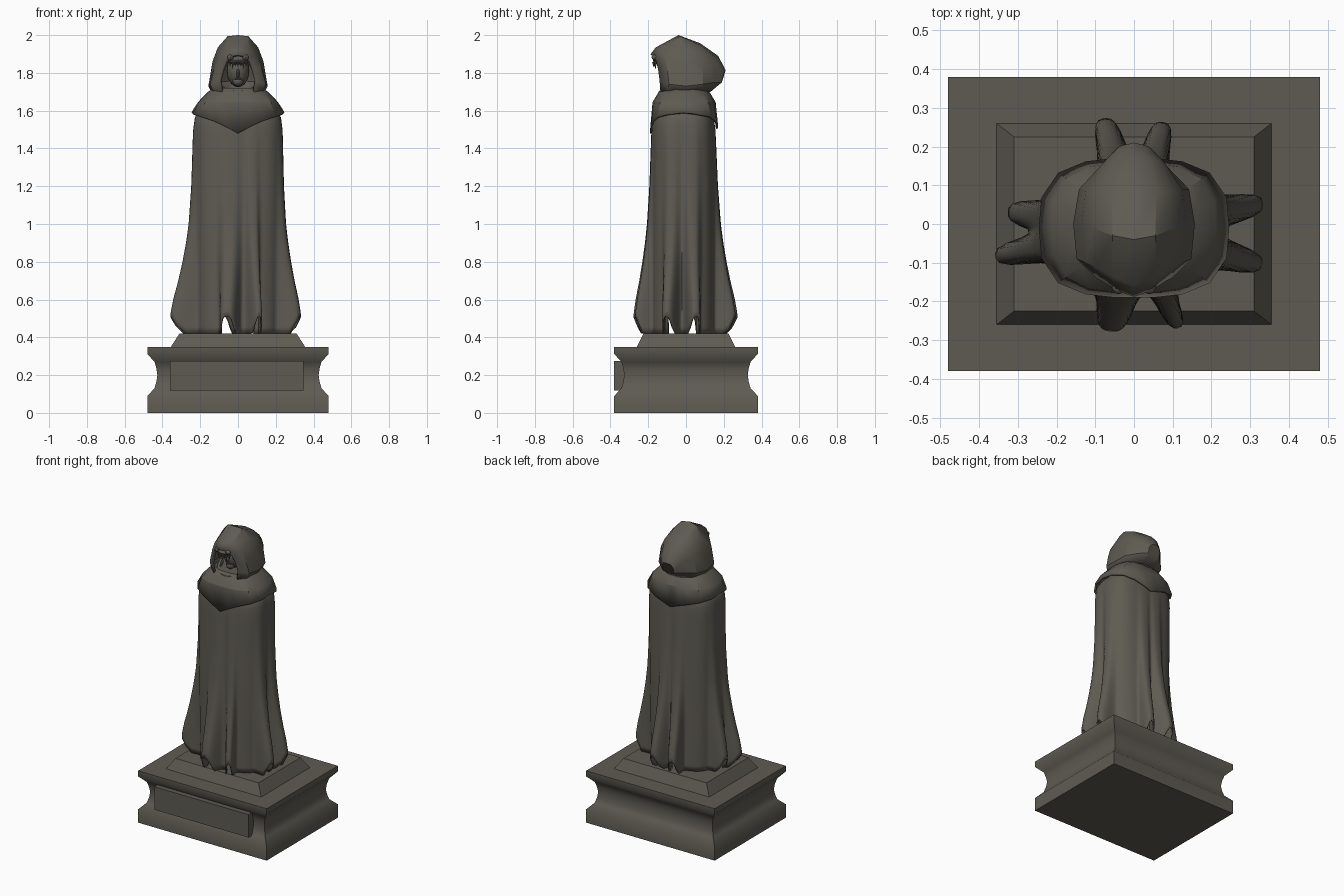
import bpy, bmesh, math
from mathutils import Vector

if "Cube" in bpy.data.objects:
    bpy.data.objects.remove(bpy.data.objects["Cube"])

stone = bpy.data.materials.new("dark_weathered_stone")
stone.diffuse_color = (0.112, 0.104, 0.084, 1)
stone.use_nodes = True
stone.node_tree.nodes["Principled BSDF"].inputs["Base Color"].default_value = stone.diffuse_color


def finish(bm, name, angle=35, thick=0):
    bmesh.ops.recalc_face_normals(bm, faces=bm.faces)
    me = bpy.data.meshes.new(name)
    bm.to_mesh(me)
    bm.free()
    ob = bpy.data.objects.new(name, me)
    bpy.context.collection.objects.link(ob)
    me.materials.append(stone)
    if thick:
        m = ob.modifiers.new("thickness", 'SOLIDIFY')
        m.thickness, m.offset = thick, -1
    bpy.ops.object.select_all(action='DESELECT')
    ob.select_set(True)
    bpy.context.view_layer.objects.active = ob
    bpy.ops.object.shade_smooth_by_angle(angle=math.radians(angle))
    return ob


def loft(rings, name, closed=True, cap0=False, cap1=False, **kw):
    """Skin a list of equal-length point rings."""
    bm = bmesh.new()
    vs = [[bm.verts.new(p) for p in r] for r in rings]
    n = len(vs[0])
    for a, b in zip(vs, vs[1:]):
        for i in range(n if closed else n - 1):
            j = (i + 1) % n
            bm.faces.new((a[i], a[j], b[j], b[i]))
    if cap0:
        bm.faces.new(vs[0])
    if cap1:
        bm.faces.new(vs[-1])
    return finish(bm, name, **kw)


def rect(hx, hy, z):
    return [(-hx, -hy, z), (hx, -hy, z), (hx, hy, z), (-hx, hy, z)]


def lerp(table, z):
    """Piecewise linear lookup in a list of (key, value)."""
    if z <= table[0][0]:
        return table[0][1]
    for (a, u), (b, v) in zip(table, table[1:]):
        if z <= b:
            return u + (v - u) * (z - a) / (b - a)
    return table[-1][1]


def oval(deg, hx, hy, p):
    """Radius of a superellipse in the given direction."""
    a = math.radians(deg)
    return (abs(math.cos(a) / hx) ** p + abs(math.sin(a) / hy) ** p) ** (-1 / p)


def ball(name, loc, rad, seg=16):
    bm = bmesh.new()
    bmesh.ops.create_uvsphere(bm, u_segments=seg, v_segments=seg // 2 + 2, radius=1)
    for v in bm.verts:
        v.co = Vector((v.co.x * rad[0], v.co.y * rad[1], v.co.z * rad[2])) + Vector(loc)
    return finish(bm, name)


def spike(name, loc, r, h, seg=6):
    bm = bmesh.new()
    bmesh.ops.create_cone(bm, cap_ends=True, segments=seg, radius1=0.001, radius2=r, depth=h)
    bmesh.ops.translate(bm, vec=loc, verts=bm.verts)
    return finish(bm, name)


# Plinth with a concave waist, sloped upper step, plaque
waist = [(0, 0), (.09, 0), (.13, .038), (.165, .048), (.2, .053), (.235, .048),
         (.27, .038), (.312, 0), (.35, 0)]
loft([rect(.48 - d, .38 - d, z) for z, d in waist], "plinth", cap0=True, cap1=True, angle=55)
loft([rect(.355, .26, .35), rect(.31, .225, .42)], "upper_step", cap0=True, cap1=True)
bm = bmesh.new()
bmesh.ops.create_cube(bm, size=1)
for v in bm.verts:
    v.co = (-.007 + v.co.x * .705, -.35 + v.co.y * .06, .197 + v.co.z * .155)
finish(bm, "plaque")

# Robe: boxy oval body with eight flaring folds, hem lifted under each fold
# fold = (angle, reach, half width in degrees)
folds = [(-15.5, .118, 8), (11.5, .115, 8), (75, .112, 9.5), (105, .122, 10), (172, .105, 8.5),
         (191, .14, 7.5), (257, .097, 13), (294, .097, 7.5)]
fade = [(.42, 1), (.52, 1), (.6, .88), (.7, .68), (.8, .51), (.9, .37), (1.0, .26), (1.2, .14),
        (1.45, .06), (1.6, 0)]
half_x = [(.42, .222), (1.0, .226), (1.5, .232), (1.58, .225), (1.66, .15)]
half_y = [(.42, .17), (1.0, .168), (1.5, .165), (1.58, .158), (1.66, .11)]
boxy = [(.42, 2.7), (1.0, 3.0), (1.55, 3.1), (1.66, 2.4)]


def bump(deg, z, reach=True):
    total = 0
    for a, amp, w in folds:
        d = (deg - a + 180) % 360 - 180
        w *= 1 + .35 * (1 - lerp(fade, z))
        total += (amp if reach else 1) * math.exp(-abs(d / w) ** 3.2)
    return total


N, ROWS = 180, 36
rings = []
for k in range(ROWS + 1):
    ring = []
    for i in range(N):
        deg = 360 * i / N
        c, s = math.cos(math.radians(deg)), math.sin(math.radians(deg))
        hem = .42 + .09 * max(0, min(1, (bump(deg, .42, False) - .6) * 2.5))
        z = hem + (1.66 - hem) * k / ROWS
        r = oval(deg, lerp(half_x, z), lerp(half_y, z), lerp(boxy, z)) + bump(deg, z) * lerp(fade, z)
        ring.append((r * c, r * s - .014, z))
    rings.append(ring)
loft(rings, "robe", cap1=True, angle=50, thick=.008)

# Shoulder mantle: pointed in front, raised over the shoulders
hem_z = [(-90, 1.48), (-45, 1.56), (-5, 1.595), (30, 1.575), (60, 1.54), (90, 1.505)]
rings = [[], [], [], []]
for i in range(20):
    deg = -90 + 18 * i
    fold = deg if deg <= 90 else 180 - deg
    c, s = math.cos(math.radians(deg)), math.sin(math.radians(deg))
    levels = [(.13, .11, 1.72), (.165, .137, 1.695), (.212, .167, 1.645), (.246, .18, lerp(hem_z, fold))]
    for ring, (hx, hy, z) in zip(rings, levels):
        r = oval(deg, hx, hy, 3.0)
        ring.append((r * c, r * s - .01, z))
loft(rings, "shoulder_mantle", cap0=True, thick=.012, angle=25)

# Hood: half arches from the crown down to the collar, mirrored
arches = [
    [(0, -.188, 1.898), (.045, -.172, 1.888), (.066, -.158, 1.86), (.082, -.148, 1.82),
     (.098, -.14, 1.76), (.085, -.135, 1.69)],
    [(0, -.16, 1.935), (.058, -.135, 1.935), (.1, -.11, 1.885), (.123, -.10, 1.83),
     (.148, -.09, 1.74), (.125, -.10, 1.685)],
    [(0, -.04, 2.0), (.055, -.03, 1.994), (.107, -.01, 1.935), (.135, 0, 1.86),
     (.157, 0, 1.73), (.135, 0, 1.685)],
    [(0, .075, 1.957), (.058, .08, 1.945), (.1, .085, 1.905), (.124, .09, 1.85),
     (.142, .09, 1.74), (.115, .08, 1.69)],
    [(0, .17, 1.89), (.045, .165, 1.875), (.068, .16, 1.85), (.08, .157, 1.82),
     (.084, .15, 1.75), (.065, .12, 1.70)],
    [(0, .21, 1.815), (.026, .204, 1.81), (.038, .2, 1.795), (.044, .196, 1.78),
     (.042, .19, 1.75), (.035, .13, 1.70)],
]
rings = [[(-x, y, z) for x, y, z in a[:0:-1]] + a for a in arches]
loft(rings, "hood", closed=False, cap1=True, angle=28, thick=.014)

# Collar lip below the face
lip = []
for k in range(13):
    a = math.radians(180 + 180 * k / 12)
    cx, cy, cz = .1 * math.cos(a), -.03 + .105 * math.sin(a), 1.735 + .05 * math.sin(a)
    lip.append([(cx * (1 + .14 * math.cos(b)), cy + .016 * math.cos(b) * math.sin(a), cz + .022 * math.sin(b))
                for b in [math.tau * j / 6 for j in range(6)]])
loft(lip, "collar_lip", cap0=True, cap1=True)

# Face inside the hood
ball("head", (0, -.035, 1.81), (.06, .075, .085))
ball("chin", (0, -.08, 1.755), (.028, .03, .026), 12)
ball("nose", (0, -.107, 1.797), (.009, .014, .024), 10)
ball("mouth", (0, -.1, 1.768), (.018, .01, .005), 10)

# Beast upper jaw with nostril bumps and fangs over the brow
ball("upper_jaw", (0, -.12, 1.868), (.068, .056, .024))
for sx in (-1, 1):
    ball("nostril_bump", (sx * .04, -.16, 1.882), (.018, .022, .016), 10)
for i in range(-4, 5):
    a = i / 4
    h = .036 if abs(i) in (2, 4) else .024
    spike("fang", (.056 * a, -.172 + .04 * a * a, 1.857 - h / 2), .0075, h)
